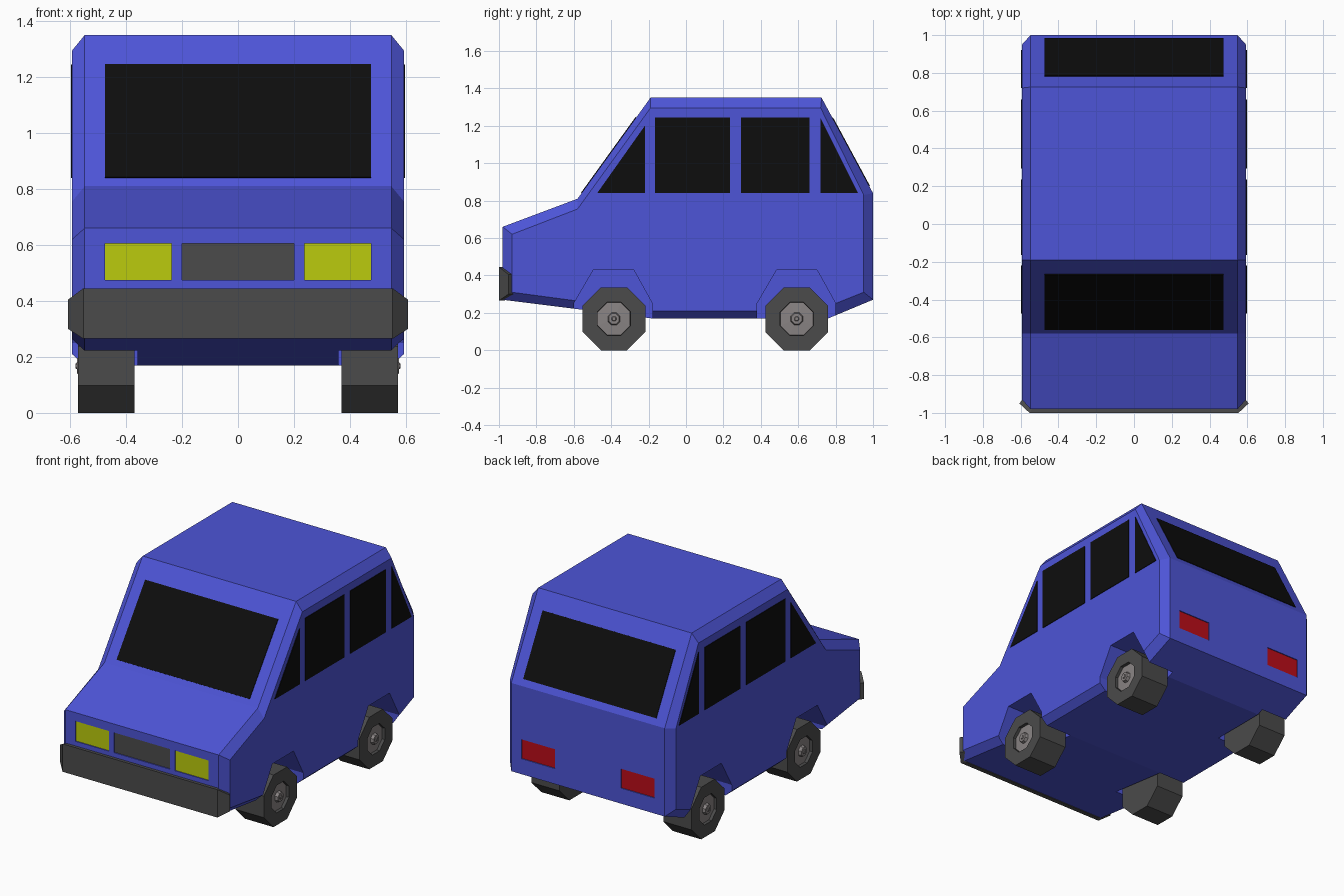
import bpy, bmesh
from math import cos, sin, pi
from mathutils import Vector

if "Cube" in bpy.data.objects:
    bpy.data.objects.remove(bpy.data.objects["Cube"])


def material(name, rgb):
    m = bpy.data.materials.new(name)
    m.diffuse_color = (*rgb, 1)
    m.use_nodes = True
    m.node_tree.nodes["Principled BSDF"].inputs["Base Color"].default_value = m.diffuse_color
    return m


BLUE = material("blue paint", (0.075, 0.09, 0.68))
GLASS = material("dark glass", (0.004, 0.004, 0.004))
DARK = material("dark grey", (0.07, 0.07, 0.07))
METAL = material("hub metal", (0.25, 0.23, 0.23))
YELLOW = material("yellow lens", (0.5, 0.6, 0.004))
RED = material("red lens", (0.5, 0.004, 0.01))


def loft(name, loops, mat=None, caps=True):
    """Skin a series of equal-length closed loops."""
    bm = bmesh.new()
    rings = [[bm.verts.new(p) for p in loop] for loop in loops]
    n = len(rings[0])
    for a, b in zip(rings, rings[1:]):
        for i in range(n):
            j = (i + 1) % n
            bm.faces.new((a[i], a[j], b[j], b[i]))
    if caps:
        bm.faces.new(rings[0])
        bm.faces.new(rings[-1])
    bmesh.ops.recalc_face_normals(bm, faces=bm.faces)
    me = bpy.data.meshes.new(name)
    bm.to_mesh(me)
    bm.free()
    ob = bpy.data.objects.new(name, me)
    bpy.context.collection.objects.link(ob)
    if mat:
        me.materials.append(mat)
    return ob


def panel(name, pts, mat, t=0.004):
    """Thin plate centred on a flat outline."""
    pts = [Vector(p) for p in pts]
    n = (pts[1] - pts[0]).cross(pts[2] - pts[0]).normalized() * t
    return loft(name, [[p - n for p in pts], [p + n for p in pts]], mat)


def rect(x0, x1, low, high):
    """Outline across x between two (y, z) points."""
    return [(x0, *low), (x1, *low), (x1, *high), (x0, *high)]


def cut(target, cutter):
    cutter.hide_render = True
    cutter.hide_viewport = False
    cutter.display_type = 'WIRE'
    mod = target.modifiers.new(cutter.name, 'BOOLEAN')
    mod.operation = 'DIFFERENCE'
    mod.solver = 'EXACT'
    mod.object = cutter


# Body shell: side profile with chamfered left and right edges
outer = [(-.98, .27), (-.98, .66), (-.58, .81), (-.19, 1.35), (.725, 1.35),
         (1, .84), (1, .27), (.76, .17), (-.18, .17)]
inner = [(-.93, .31), (-.93, .62), (-.58, .755), (-.19, 1.295), (.72, 1.295),
         (.95, .83), (.95, .31), (.70, .21), (-.18, .21)]
body = loft("body", [[(x, y, z) for y, z in prof] for x, prof in
            ((-.593, inner), (-.548, outer), (.548, outer), (.593, inner))], BLUE)

# Wheel arches
for end, y0, y1 in (("front", -.60, -.18), ("rear", .38, .80)):
    arch = [(y0, 0), (y0, .25), (y0 + .105, .43), (y1 - .10, .43), (y1, .25), (y1, 0)]
    for s, side in ((1, "right"), (-1, "left")):
        cut(body, loft(f"{end}_{side}_arch_cutter",
            [[(s * x, y, z) for y, z in arch] for x in (.36, .8)], BLUE))

# Lamps and grille, set into shallow pockets
lamps = [("grille", -.2, .2, -.98, .475, .605, DARK)]
for s, side in ((1, "right"), (-1, "left")):
    lamps.append((f"{side}_headlight", s * .237, s * .475, -.98, .475, .605, YELLOW))
    lamps.append((f"{side}_tail_light", s * .235, s * .475, 1.0, .37, .495, RED))
for name, x0, x1, y, z0, z1, mat in lamps:
    outline = rect(x0, x1, (y, z0), (y, z1))
    cut(body, panel(name + "_cutter", outline, BLUE, .012))
    inset = y - .010 * (1 if y > 0 else -1)
    panel(name, rect(x0, x1, (inset, z0), (inset, z1)), mat)

# Windscreen and rear window
panel("windscreen", rect(-.475, .475, (-.558, .84), (-.266, 1.245)), GLASS)
panel("rear_window", rect(-.475, .475, (.98, .877), (.782, 1.244)), GLASS)

# Side windows
side_windows = {
    "front_quarter_window": [(-.475, .84), (-.22, .84), (-.22, 1.2)],
    "front_door_window": [(-.165, .84), (.235, .84), (.235, 1.245), (-.165, 1.245)],
    "rear_door_window": [(.295, .84), (.66, .84), (.66, 1.245), (.295, 1.245)],
    "rear_quarter_window": [(.72, .84), (.92, .84), (.72, 1.24)],
}
for s, side in ((1, "right"), (-1, "left")):
    for name, pts in side_windows.items():
        panel(f"{side}_{name}", [(s * .593, y, z) for y, z in pts], GLASS)

# Front bumper: wraps round the corners and tapers at its ends
stations = [(.593, -.935, .30, .405), (.607, -.95, .30, .405), (.553, -1.0, .265, .445)]
stations += [(-x, y, a, b) for x, y, a, b in reversed(stations)]
loft("front_bumper", [[(x, y, a), (x, y, b), (x * .96, y + .03, b), (x * .96, y + .03, a)]
                      for x, y, a, b in stations], DARK)


# Wheels: eight-sided tyre with a recessed hub
def lathe(name, profile, s, y, mat):
    angles = [(k + .5) * pi / 4 for k in range(8)]
    return loft(name, [[(s * x, y + r * cos(a), .168 + r * sin(a)) for a in angles]
                       for x, r in profile], mat)


for s, side in ((1, "right"), (-1, "left")):
    for end, y in (("front", -.385), ("rear", .592)):
        lathe(f"{end}_{side}_tyre",
              [(.37, .10), (.37, .182), (.572, .182), (.572, .096), (.54, .094)], s, y, DARK)
        lathe(f"{end}_{side}_hub",
              [(.52, .094), (.553, .094), (.556, .036), (.575, .03), (.575, .014), (.580, .01)],
              s, y, METAL)
